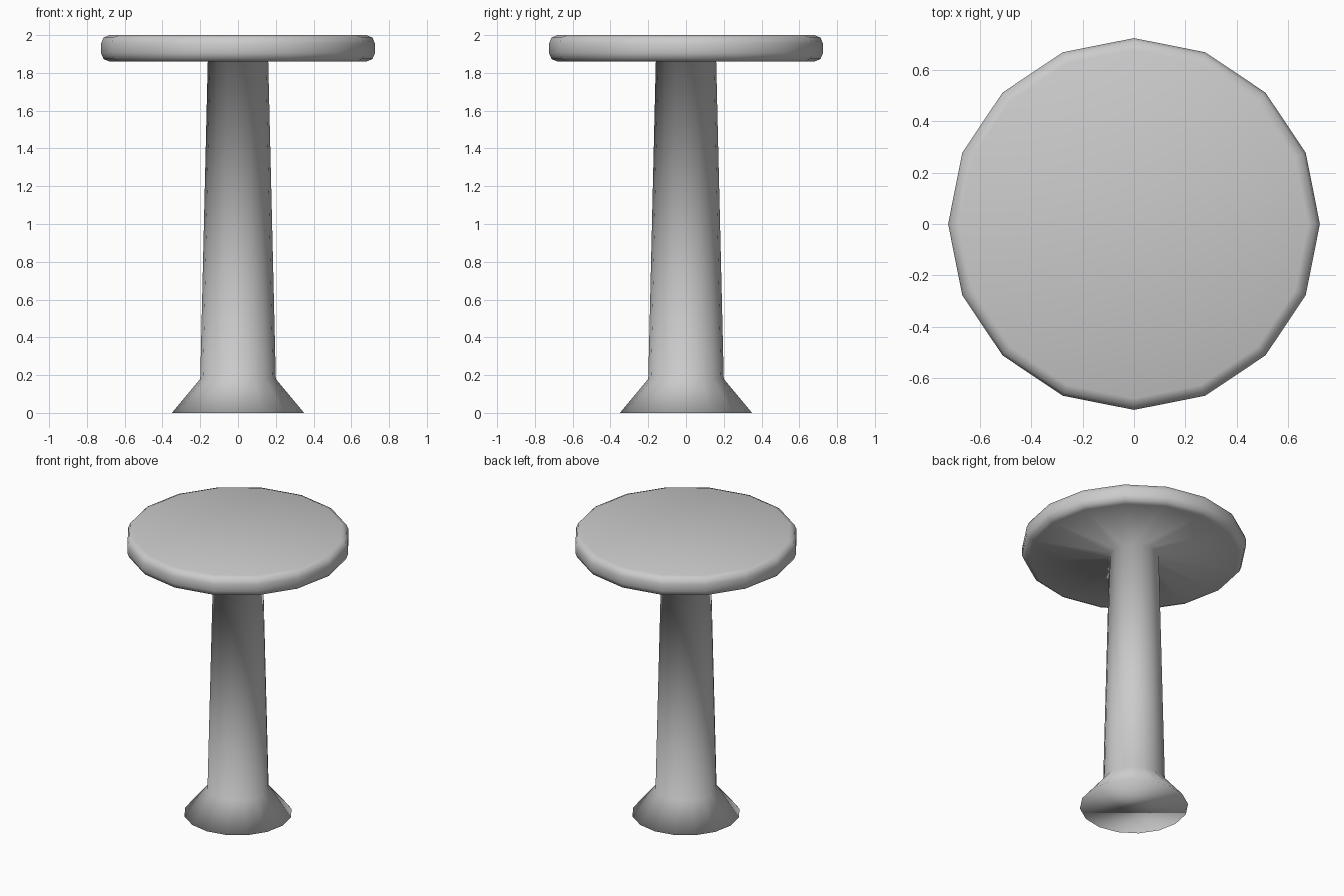
import bpy, bmesh, math

if "Cube" in bpy.data.objects:
    bpy.data.objects.remove(bpy.data.objects["Cube"])

SIDES = 16

# Outline (radius, height): flared foot, tapered post, round-edged top
profile = [
    (0.35, 0.0), (0.20, 0.18), (0.16, 1.86),
    (0.68, 1.86), (0.712, 1.873), (0.725, 1.905),
    (0.725, 1.955), (0.712, 1.987), (0.68, 2.0),
]

bm = bmesh.new()
rings = []
for r, z in profile:
    rings.append([bm.verts.new((r * math.cos(2 * math.pi * i / SIDES),
                                r * math.sin(2 * math.pi * i / SIDES), z))
                  for i in range(SIDES)])

# Walls between neighbouring rings
for a, b in zip(rings, rings[1:]):
    for i in range(SIDES):
        j = (i + 1) % SIDES
        bm.faces.new((a[i], a[j], b[j], b[i]))

# Flat foot and table top
bm.faces.new(rings[0][::-1])
bm.faces.new(rings[-1])
for f in bm.faces:
    f.smooth = True

# The whole table is one continuous smooth-shaded turned piece
mesh = bpy.data.meshes.new("pedestal_table")
bm.to_mesh(mesh)
bm.free()
bpy.context.collection.objects.link(bpy.data.objects.new("pedestal_table", mesh))
